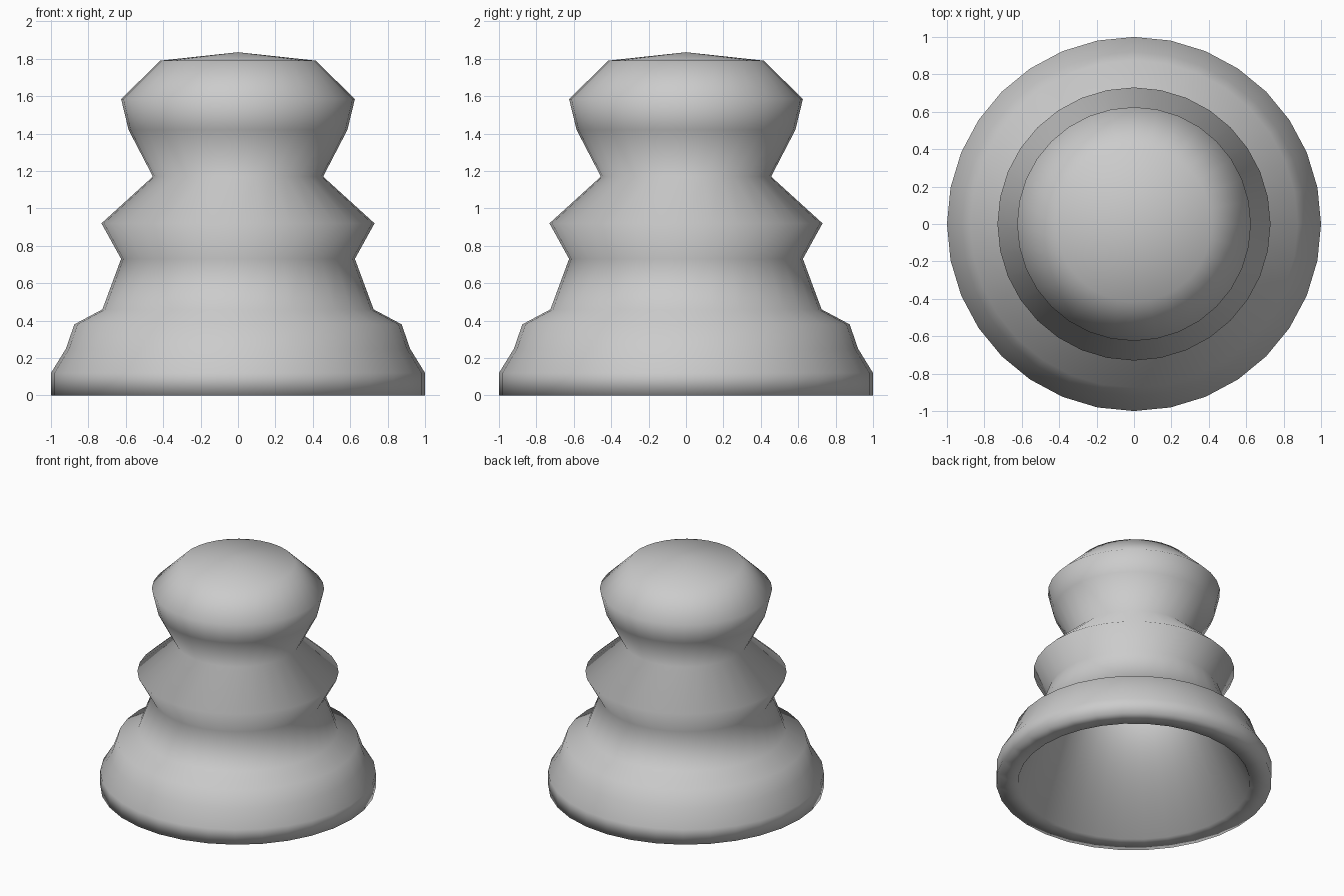
import bpy, bmesh, math

if "Cube" in bpy.data.objects:
    bpy.data.objects.remove(bpy.data.objects["Cube"])

SIDES = 32

# Profile (radius, z): conical hollow from the tip down, flat bottom rim,
# flared foot, waist, collar, neck, domed cap
PROFILE = [(0, 1.835), (0.84, 0), (1, 0), (1, 0.12), (0.92, 0.25),
           (0.875, 0.38), (0.725, 0.46), (0.625, 0.73), (0.73, 0.92),
           (0.455, 1.17), (0.585, 1.42), (0.625, 1.585), (0.415, 1.79), (0, 1.835)]


def lathe(name, profile, sides):
    """Revolve a profile around z into a smooth turned body."""
    bm = bmesh.new()
    verts = [bm.verts.new((0, -r, z)) for r, z in profile]
    edges = [bm.edges.new(pair) for pair in zip(verts, verts[1:])]
    bmesh.ops.spin(bm, geom=verts + edges, cent=(0, 0, 0), axis=(0, 0, 1),
                   angle=2 * math.pi, steps=sides)
    bmesh.ops.remove_doubles(bm, verts=bm.verts[:], dist=1e-4)
    bmesh.ops.recalc_face_normals(bm, faces=bm.faces[:])
    for f in bm.faces:
        f.smooth = True
    mesh = bpy.data.meshes.new(name)
    bm.to_mesh(mesh)
    bm.free()
    obj = bpy.data.objects.new(name, mesh)
    bpy.context.collection.objects.link(obj)
    return obj


# Turned hollow body
lathe("turned_pawn_body", PROFILE, SIDES)
